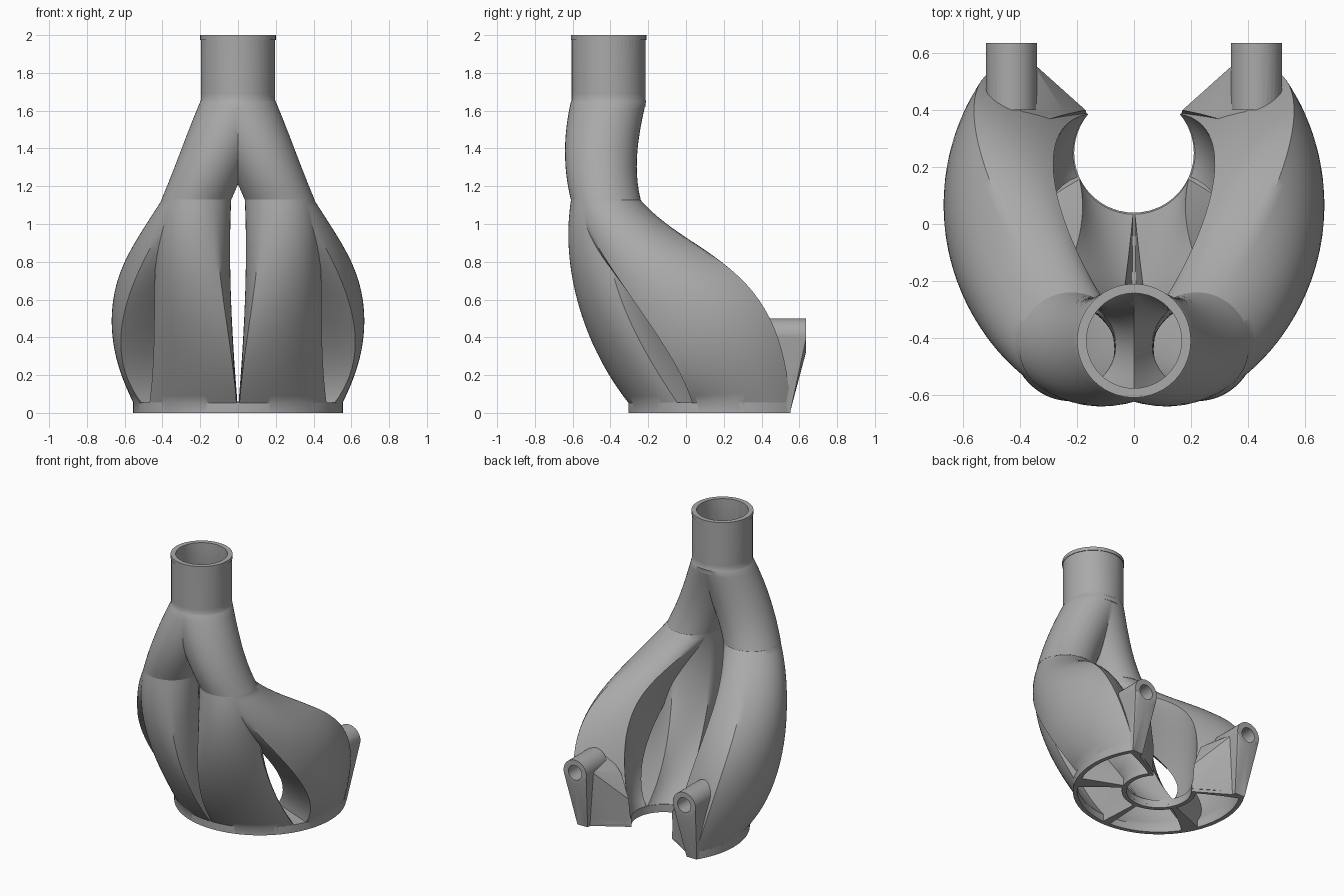
import bpy, bmesh, math
from mathutils import Vector as V

cube = bpy.data.objects.get("Cube")
if cube:
    bpy.data.objects.remove(cube)

grey = bpy.data.materials.new("cast_grey")
grey.use_nodes = True
grey.diffuse_color = (0.4, 0.4, 0.4, 1)
grey.node_tree.nodes["Principled BSDF"].inputs["Base Color"].default_value = (0.4, 0.4, 0.4, 1)

ARCS = [(20, -65, 65), (10, 65, 140), (14, 140, 220), (10, 220, 295)]
HUB = V((0, 0.25, 0))       # centre of the base ring
NECK = V((0, -0.41, 1.65))  # where the collar splits
FORK = V((0.22, -0.425, 1.13))


def make(name, bm):
    bmesh.ops.recalc_face_normals(bm, faces=bm.faces)
    mesh = bpy.data.meshes.new(name)
    bm.to_mesh(mesh)
    bm.free()
    mesh.materials.append(grey)
    ob = bpy.data.objects.new(name, mesh)
    bpy.context.collection.objects.link(ob)
    return ob


def skin(name, rings):
    """Closed tube through a list of point rings."""
    bm = bmesh.new()
    rows = [[bm.verts.new(p) for p in ring] for ring in rings]
    n = len(rows[0])
    for a, b in zip(rows, rows[1:]):
        for i in range(n):
            j = (i + 1) % n
            bm.faces.new((a[i], a[j], b[j], b[i]))
    bm.faces.new(rows[0])
    bm.faces.new(rows[-1])
    bmesh.ops.triangulate(bm, faces=bm.faces)
    return make(name, bm)


def hull(name, pts):
    bm = bmesh.new()
    for p in pts:
        bm.verts.new(p)
    bmesh.ops.convex_hull(bm, input=bm.verts)
    loose = [v for v in bm.verts if not v.link_faces]
    bmesh.ops.delete(bm, geom=loose, context='VERTS')
    return make(name, bm)


def polar(c, r, deg, z=0.0):
    a = math.radians(deg)
    return V((c.x + r * math.cos(a), c.y + r * math.sin(a), c.z + z))


def circle(c, r, mid=0, z=0.0):
    """Ring whose points pair up with those of sector()."""
    return [polar(c, r, mid + s + (e - s) * i / n, z) for n, s, e in ARCS for i in range(n)]


def sector(r0, r1, a0, a1, skew, z):
    """Ring-sector outline (skew turns its inner end corner), and how far along the arc each point lies."""
    corners = [(r1, a0), (r1, a1), (r0, a1 + skew), (r0, a0), (r1, a0)]
    pts, along = [], []
    for (n, _, _), (ra, aa), (rb, ab) in zip(ARCS, corners, corners[1:]):
        for i in range(n):
            t = i / n
            a = aa + (ab - aa) * t
            pts.append(polar(HUB, ra + (rb - ra) * t, a, z))
            along.append((a - a0) / (a1 - a0))
    return pts, along


def sweep(start, end, t0, t1, along=None, steps=28):
    """Hermite rings; each tangent is a pair blended along the arc."""
    rings = []
    for k in range(steps + 1):
        u = k / steps
        ring = []
        for i, (p, q) in enumerate(zip(start, end)):
            w = along[i] if along else 0
            m0 = V(t0[0]).lerp(V(t0[1]), w)
            m1 = V(t1[0]).lerp(V(t1[1]), w)
            ring.append(p * (2*u**3 - 3*u*u + 1) + m0 * (u**3 - 2*u*u + u)
                        + q * (3*u*u - 2*u**3) + m1 * (u**3 - u*u))
        rings.append(ring)
    return rings


def runner(name, r, r0, r1, a0, a1, skew, t0, t1, foot):
    mid = (a0 + a1) / 2
    end, along = sector(r0, r1, a0, a1, skew, 0.05)
    rings = [circle(FORK, r * 0.9, mid, 0.03)]
    rings += sweep(circle(FORK, r, mid), end, t0, t1, along)
    rings.append([V((p.x, p.y, foot)) for p in end])
    return skin(name, rings)


def branch(name, ra, rb):
    t0, t1 = (0.22, -0.12, -0.52), (0.22, 0.13, -0.52)
    rings = [circle(NECK, ra * 0.9, 0, 0.03)]
    rings += sweep(circle(NECK, ra), circle(FORK, rb), (t0, t0), (t1, t1), None, 12)
    return skin(name, rings)


def cylinder(name, c, r, *heights):
    return skin(name, [circle(V((c.x, c.y, 0)), r, 0, z) for z in heights])


def disc_y(x, y, z, r, n=32):
    return [V((x + r * math.cos(math.tau * i / n), y, z + r * math.sin(math.tau * i / n))) for i in range(n)]


def boolean(target, tool, op):
    mod = target.modifiers.new("cut", 'BOOLEAN')
    mod.operation, mod.solver, mod.object = op, 'EXACT', tool
    bpy.context.view_layer.objects.active = target
    bpy.ops.object.modifier_apply(modifier=mod.name)
    bpy.data.objects.remove(tool)


# Tangents at the fork and the foot for both runner kinds
FRONT = (((0.05, -0.17, -1.1), (0.2, -0.15, -1.1)),
         ((-0.08, 0.85, -1.1), (0.15, 0.75, -1.1)))
REAR = (((0.63, 0.3, -1.0), (0.6, 0.8, -0.95)),
        ((-0.78, 0.3, -1.0), (-0.68, 0.15, -2.35)))

# Outer body, right-hand half (x > 0)
body = cylinder("manifold_body", NECK, 0.196, 1.62, 1.69, 1.99)
solids = [
    cylinder("collar_lip", NECK, 0.2, 1.975, 2.0),
    branch("neck_branch", 0.199, 0.185),
    runner("front_runner", 0.184, 0.212, 0.553, -89.2, -32, 7, *FRONT, 0.02),
    runner("rear_runner", 0.182, 0.212, 0.553, -23, 33, 7, *REAR, 0.02),
]

# Open base ring
steps = [i / 56 for i in range(57)]
outline = [polar(HUB, 0.555, -100 + 133 * t) for t in steps]
outline += [polar(HUB, 0.21, 40 - 140 * t) for t in steps]
solids.append(skin("base_ring", [outline, [p + V((0, 0, 0.055)) for p in outline]]))

# Mounting boss with tapered rib, and the shoulder beside it
foot = [V((x, y, 0)) for x in (0.39, 0.47) for y in (0.42, 0.55)]
solids.append(hull("mount_boss", disc_y(0.43, 0.4, 0.41, 0.09) + disc_y(0.43, 0.635, 0.41, 0.09) + foot))
solids.append(hull("boss_shoulder", [V(p) for p in (
    (0.4, 0.4, 0.48), (0.36, 0.57, 0.42), (0.4, 0.53, 0), (0.34, 0.34, 0),
    (0.166, 0.385, 0), (0.17, 0.4, 0.2), (0.24, 0.385, 0.36), (0.33, 0.36, 0.43))]))
for s in solids:
    boolean(body, s, 'UNION')

# Hollow passages and the bolt hole
voids = [
    cylinder("collar_bore", NECK, 0.167, 1.6, 2.1),
    branch("neck_bore", 0.168, 0.156),
    runner("front_bore", 0.155, 0.24, 0.525, -87, -34, 5, *FRONT, -0.05),
    runner("rear_bore", 0.153, 0.24, 0.525, -21.5, 30, 4, *REAR, -0.05),
    skin("bolt_hole", [disc_y(0.43, y, 0.41, 0.052) for y in (0.5, 0.7)]),
]
for s in voids:
    boolean(body, s, 'DIFFERENCE')

# Keep the right-hand half and mirror it
bm = bmesh.new()
bm.from_mesh(body.data)
bmesh.ops.bisect_plane(bm, geom=bm.verts[:] + bm.edges[:] + bm.faces[:], dist=1e-5,
                       plane_co=(0, 0, 0), plane_no=(1, 0, 0), clear_inner=True)
bm.to_mesh(body.data)
bm.free()
mirror = body.modifiers.new("mirror", 'MIRROR')
mirror.use_clip = True
mirror.merge_threshold = 0.0005
bpy.context.view_layer.objects.active = body
body.select_set(True)
bpy.ops.object.modifier_apply(modifier=mirror.name)
bpy.ops.object.shade_smooth_by_angle(angle=math.radians(35))
